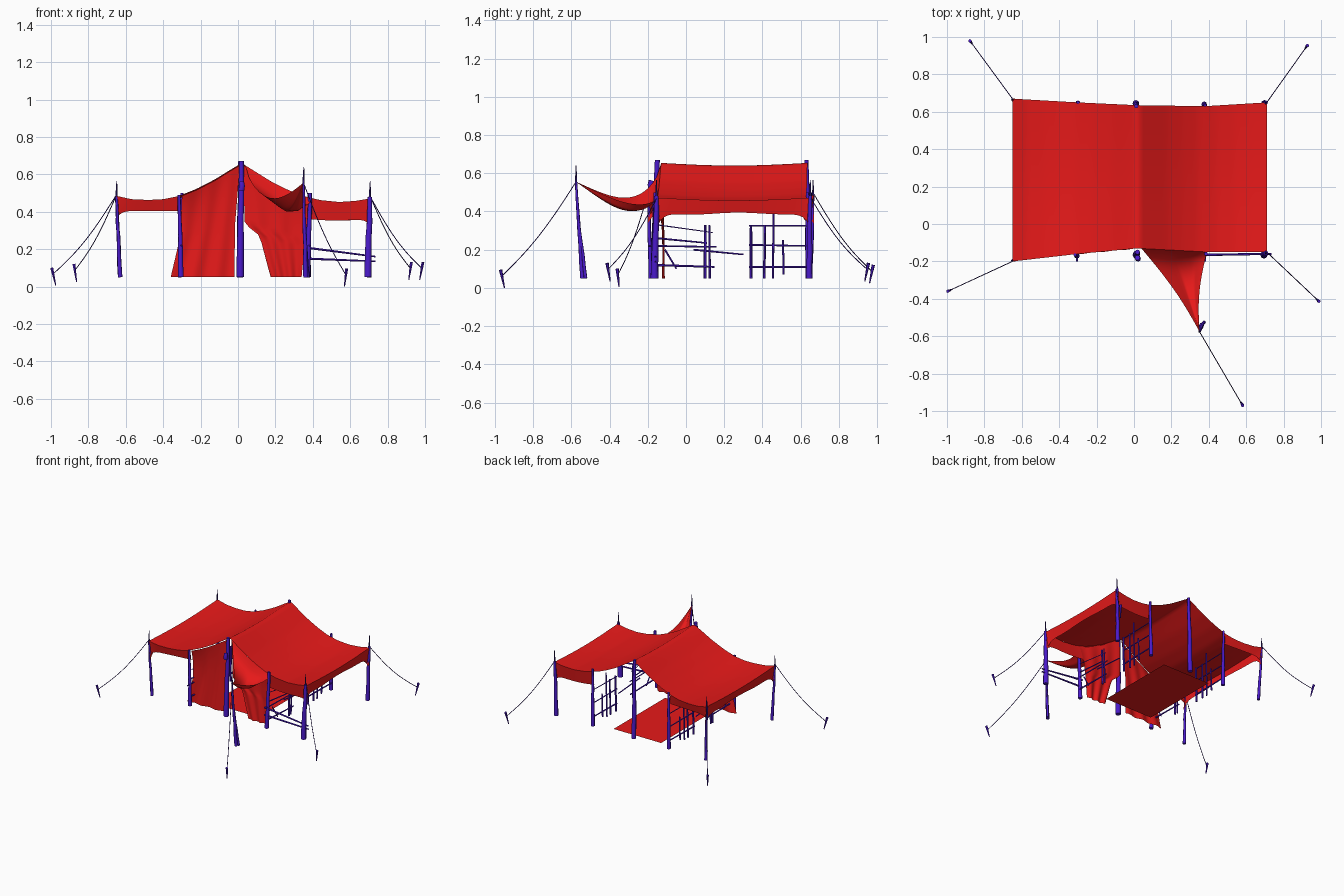
import bpy, bmesh, math, random
from mathutils import Vector

if "Cube" in bpy.data.objects:
    bpy.data.objects.remove(bpy.data.objects["Cube"])
random.seed(4)

def material(name, rgb):
    m = bpy.data.materials.new(name)
    m.diffuse_color = (*rgb, 1)
    m.use_nodes = True
    m.node_tree.nodes["Principled BSDF"].inputs["Base Color"].default_value = m.diffuse_color
    return m

RED = material("red_cloth", (0.8, 0.01, 0.01))
BLUE = material("violet_wood", (0.07, 0.01, 0.6))
DARK = material("dark_rope", (0.03, 0.01, 0.2))

def table(pts, x):
    for (a, p), (b, q) in zip(pts, pts[1:]):
        if x <= b:
            return p + (q - p) * (max(x, a) - a) / (b - a)
    return pts[-1][1]

def finish(name, bm, mat, angle=50):
    me = bpy.data.meshes.new(name)
    bm.to_mesh(me)
    bm.free()
    ob = bpy.data.objects.new(name, me)
    bpy.context.collection.objects.link(ob)
    me.materials.append(mat)
    bpy.context.view_layer.objects.active = ob
    ob.select_set(True)
    bpy.ops.object.shade_smooth_by_angle(angle=math.radians(angle))
    ob.select_set(False)
    return ob

def sheet(name, f, nu, nv):
    """Cloth sheet from a function of two 0..1 parameters."""
    bm = bmesh.new()
    g = [[bm.verts.new(f(i / nu, j / nv)) for j in range(nv + 1)] for i in range(nu + 1)]
    for i in range(nu):
        for j in range(nv):
            bm.faces.new((g[i][j], g[i + 1][j], g[i + 1][j + 1], g[i][j + 1]))
    bmesh.ops.remove_doubles(bm, verts=bm.verts, dist=1e-5)
    return finish(name, bm, RED)

def tube(name, pts, radii, mat=BLUE, n=8):
    """Closed tapering tube through points."""
    bm = bmesh.new()
    pts = [Vector(p) for p in pts]
    rings = []
    for k, p in enumerate(pts):
        d = (pts[min(k + 1, len(pts) - 1)] - pts[max(k - 1, 0)]).normalized()
        ref = Vector((1, 0, 0)) if abs(d.x) < 0.8 else Vector((0, 0, 1))
        u = d.cross(ref).normalized()
        w = d.cross(u)
        r = radii[0] + (radii[1] - radii[0]) * k / (len(pts) - 1)
        rings.append([bm.verts.new(p + r * (u * math.cos(a) + w * math.sin(a)))
                      for a in (2 * math.pi * i / n for i in range(n))])
    for a, b in zip(rings, rings[1:]):
        for i in range(n):
            bm.faces.new((a[i], a[(i + 1) % n], b[(i + 1) % n], b[i]))
    bm.faces.new(rings[0])
    bm.faces.new(rings[-1])
    bmesh.ops.recalc_face_normals(bm, faces=bm.faces)
    return finish(name, bm, mat)

# Roof profile and plan outline
PROFILE = [(-.65, .485), (-.57, .467), (-.48, .463), (-.4, .467), (-.32, .483), (-.22, .523),
           (-.12, .575), (-.04, .625), (.02, .66), (.1, .61), (.18, .56), (.26, .52),
           (.34, .487), (.44, .462), (.54, .452), (.63, .458), (.71, .472)]
FRONT = [(-.65, -.2), (-.3, -.16), (.02, -.13), (.4, -.15), (.71, -.15)]
BACK = [(-.65, .67), (-.3, .65), (.02, .635), (.38, .63), (.71, .65)]

def roof(x, t):
    a, b = table(FRONT, x), table(BACK, x)
    return Vector((x, a + (b - a) * t, table(PROFILE, x) - .014 * math.sin(math.pi * t)))

sheet("roof_cloth", lambda u, v: roof(-.65 + 1.36 * u, v), 68, 16)

# Hanging valances, longer at the corners
def drop(t):
    return .072 + .075 * abs(2 * t - 1) ** 12 + .008 * math.sin(9 * t)

for side, x, s in (("left", -.65, 1), ("right", .71, -1)):
    sheet(side + "_valance", lambda t, v: roof(x, t) + Vector(
        (s * .015 * v, 0, -v * drop(t))), 40, 4)
for name, x0, x1, t, s in (("front_left", -.65, -.31, 0, 1), ("front_right", .34, .71, 0, 1),
                           ("back_left", -.65, -.31, 1, -1), ("back_right", .38, .71, 1, -1)):
    def hang(u, v):
        p = roof(x0 + (x1 - x0) * u, t)
        low = .405 if x0 < 0 else .365
        if x0 > 0:
            low -= .012 * math.sin(math.pi * u)
        corner = (1 - u) if x0 < 0 else u
        low -= .04 * corner ** 14
        return Vector((p.x, p.y + s * .015 * v, p.z + (low - p.z) * v))
    sheet(name + "_valance", hang, 20, 4)

# Sagging entrance awning pulled out to the tall thin pole
TIP = Vector((.35, -.575, .555))
def awning(s, t):
    p = roof(.04 + .35 * s, 0).lerp(TIP, t)
    sag = table([(0, .14), (.5, .145), (.8, .11), (1, .06)], s)
    p.z -= sag * math.sin(math.pi * t ** .65)
    p.x += .02 * (1 - 2 * s) * math.sin(math.pi * t)
    return p
sheet("entrance_awning", awning, 20, 20)

# Front wall curtains
def curtain(name, inner, outer):
    def f(u, v):
        a, b = table(inner, v), table(outer, v)
        x = a + (b - a) * u
        top = table(PROFILE, x) - .006
        y = -.118 + .007 * math.sin(u * 17 + v * 2) * (1 - v * .7)
        y += (table(FRONT, x) + .118) * v ** 4
        return Vector((x, y, .05 + (top - .05) * v))
    sheet(name, f, 30, 24)
curtain("left_curtain", [(0, -.02), (.5, -.015), (1, .01)], [(0, -.36), (.5, -.31), (1, -.30)])
curtain("right_curtain", [(0, .175), (.35, .125), (.44, .10), (.47, .035), (1, .03)],
        [(0, .34), (.5, .36), (1, .39)])

# Floor cloth
sheet("floor_cloth", lambda u, v: Vector((-.2 + .42 * u, -.05 + .65 * v, .05)), 2, 2)

# Main poles: base, top, radii
POLES = {
    "front_ridge_pole": ((.012, -.165, .05), (.018, -.15, .67), .02, .013),
    "back_ridge_pole": ((.01, .645, .05), (.012, .63, .67), .018, .011),
    "front_left_mid_pole": ((-.305, -.17, .05), (-.315, -.165, .49), .015, .008),
    "front_right_mid_pole": ((.37, -.165, .05), (.385, -.16, .50), .016, .01),
    "back_left_mid_pole": ((-.3, .645, .05), (-.3, .65, .50), .015, .008),
    "back_right_mid_pole": ((.375, .64, .05), (.38, .635, .50), .015, .008),
    "front_left_corner_pole": ((-.63, -.185, .05), (-.65, -.195, .48), .012, .007),
    "front_right_corner_pole": ((.695, -.165, .05), (.705, -.155, .48), .02, .012),
    "back_left_corner_pole": ((-.63, .65, .05), (-.65, .665, .48), .012, .007),
    "back_right_corner_pole": ((.695, .645, .05), (.705, .65, .48), .016, .01),
    "awning_pole": ((.362, -.54, .05), (.35, -.575, .555), .013, .006),
    "awning_pole_brace": ((.375, -.525, .05), (.352, -.57, .42), .009, .005),
}
for name, (a, b, r1, r2) in POLES.items():
    a, b = Vector(a), Vector(b)
    pts = [a.lerp(b, k / 6) for k in range(7)]
    for p in pts[1:-1]:
        p += Vector((random.uniform(-.002, .002), random.uniform(-.002, .002), 0))
    tube(name, pts, (r1, r2))
    # Thin spike tips through the cloth
    if "corner" in name or name == "awning_pole":
        tube(name + "_tip", [b, b + Vector((.002, 0, .085))], (.006, .002), DARK)
# Rope binding on the front ridge pole
tube("ridge_binding", [(.018, -.18, .515), (.022, -.186, .54), (.018, -.18, .56)], (.016, .014))

# Guy ropes and stakes
for k, (top, foot) in enumerate((
        ((-.65, -.2, .49), (-.985, -.355, .07)), ((-.65, .67, .49), (-.87, .97, .09)),
        ((.71, -.15, .475), (.98, -.405, .1)), ((.71, .65, .475), (.92, .945, .1)),
        (tuple(TIP), (.575, -.96, .065)))):
    a, b = Vector(top), Vector(foot)
    line = [a.lerp(b, i / 14) - Vector((0, 0, .035 * math.sin(math.pi * i / 14))) for i in range(15)]
    tube("guy_rope_%d" % k, line, (.0025, .0025), DARK, 5)
    out = Vector((b.x - a.x, b.y - a.y, 0)).normalized()
    tube("stake_%d" % k, [b + out * .012 + Vector((0, 0, .03)), b - out * .012 - Vector((0, 0, .065))],
         (.009, .003), BLUE, 6)

# Lashed railings: (y, z, y, z, radius) on both inner sides
RAILS = [(-.17, .12, .15, .11, .006), (-.2, .22, .16, .215, .005), (-.15, .26, .11, .235, .005),
         (-.15, .33, .14, .29, .003), (.1, .05, .1, .33, .008), (.125, .05, .122, .33, .006),
         (-.11, .2, -.05, .1, .005), (.04, .2, .3, .175, .005),
         (.33, .11, .63, .11, .006), (.33, .225, .63, .22, .005), (.33, .325, .63, .325, .004),
         (.34, .05, .34, .33, .008), (.41, .05, .412, .33, .007), (.455, .05, .458, .4, .006),
         (.51, .07, .508, .25, .006)]
for side, x in (("left", -.305), ("right", .38)):
    for k, (y0, z0, y1, z1, r) in enumerate(RAILS):
        tube("%s_rail_%d" % (side, k), [(x, y0, z0), (x + .006, y1, z1)], (r, r * .8), BLUE, 6)
# Front right railing
for k, (z0, z1) in enumerate(((.21, .16), (.15, .135))):
    tube("front_rail_%d" % k, [(.35, -.165, z0), (.735, -.16, z1)], (.007, .005), BLUE, 6)
